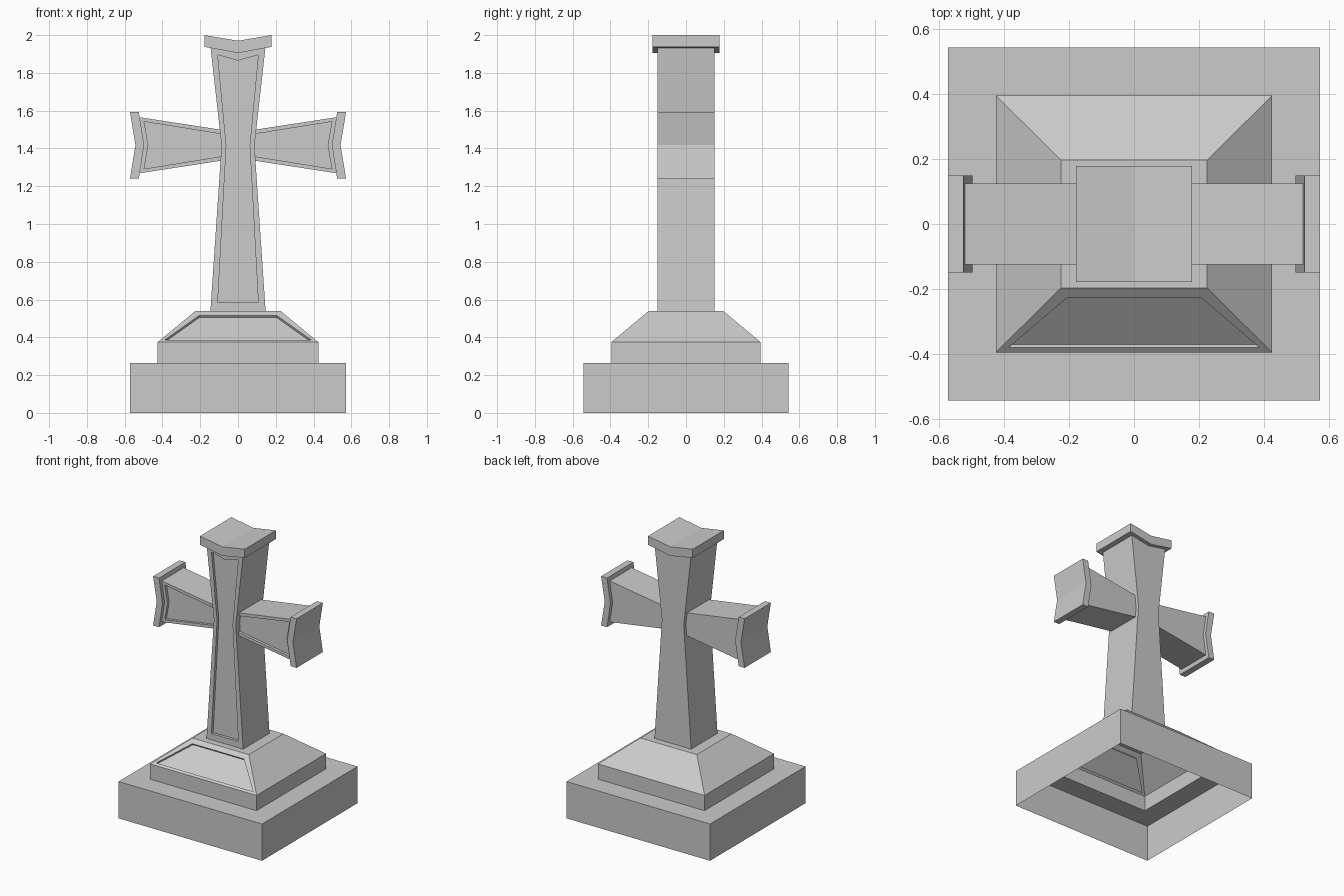
import bpy
import bmesh

cube = bpy.data.objects.get("Cube")
if cube:
    bpy.data.objects.remove(cube, do_unlink=True)

# One plain stone colour
stone = bpy.data.materials.new("grey_stone")
stone.use_nodes = True
grey = (0.6, 0.6, 0.6, 1)
stone.diffuse_color = grey
stone.node_tree.nodes["Principled BSDF"].inputs["Base Color"].default_value = grey


def finish(name, bm):
    mesh = bpy.data.meshes.new(name)
    bm.to_mesh(mesh)
    bm.free()
    mesh.materials.append(stone)
    obj = bpy.data.objects.new(name, mesh)
    bpy.context.collection.objects.link(obj)
    return obj


def bridge(bm, a, b):
    """Join two matching loops with quads."""
    n = len(a)
    for i in range(n):
        j = (i + 1) % n
        bm.faces.new((a[i], a[j], b[j], b[i]))


def slab(name, outline, half_depth, panel=None, sink=0.02):
    """Extrude a front (x, z) outline; an optional panel is sunk into the front."""
    bm = bmesh.new()

    def loop(points, y):
        return [bm.verts.new((x, y, z)) for x, z in points]

    back = loop(outline, half_depth)
    front = loop(outline, -half_depth)
    bm.faces.new(back)
    bridge(bm, back, front)
    if panel:
        rim = loop(panel, -half_depth)
        floor = loop(panel, -half_depth + sink)
        bridge(bm, front, rim)
        bridge(bm, rim, floor)
        front = floor
    bm.faces.new(front)
    bmesh.ops.recalc_face_normals(bm, faces=bm.faces[:])
    return finish(name, bm)


# Stepped base: a shell open underneath, with a sunken panel on the front slope
bm = bmesh.new()
previous = None
for x, y, z in ((0.572, 0.543, 0), (0.572, 0.543, 0.265), (0.425, 0.395, 0.265),
                (0.425, 0.395, 0.375), (0.225, 0.197, 0.54)):
    ring = [bm.verts.new((sx * x, sy * y, z))
            for sx, sy in ((-1, -1), (1, -1), (1, 1), (-1, 1))]
    if previous:
        bridge(bm, previous, ring)
    previous = ring
bm.faces.new(previous)
bm.normal_update()
slope = [f for f in bm.faces if f.normal.y < -0.3 and f.normal.z > 0.3]
bmesh.ops.inset_individual(bm, faces=slope, thickness=0.043)
bmesh.ops.inset_individual(bm, faces=slope, thickness=0, depth=-0.015)
finish("stepped_base", bm)

# Upright shaft with its narrow waist and sunken front panel
slab("shaft",
     [(-0.146, 0.54), (0.146, 0.54), (0.087, 1.415), (0.147, 1.95),
      (0, 1.92), (-0.147, 1.95), (-0.087, 1.415)],
     0.15,
     [(-0.107, 0.585), (0.107, 0.585), (0.062, 1.415), (0.107, 1.895),
      (0, 1.865), (-0.107, 1.895), (-0.062, 1.415)])

# Notched cap on the shaft
slab("shaft_cap",
     [(-0.178, 1.938), (0, 1.905), (0.178, 1.938),
      (0.178, 2.0), (0, 1.97), (-0.178, 2.0)],
     0.178)

# Flared arms with sunken panels and notched end caps
arm = [(0.05, -0.076), (0.54, -0.151), (0.515, 0), (0.54, 0.151), (0.05, 0.076)]
arm_panel = [(0.05, -0.053), (0.497, -0.125), (0.475, 0), (0.497, 0.125), (0.05, 0.053)]
arm_cap = [(0.525, -0.177), (0.572, -0.177), (0.543, 0),
           (0.572, 0.177), (0.525, 0.177), (0.497, 0)]
for side, sign in (("left", 1), ("right", -1)):
    def place(points):
        return [(sign * x, z + 1.417) for x, z in points]
    slab(side + "_arm", place(arm), 0.125, place(arm_panel))
    slab(side + "_arm_cap", place(arm_cap), 0.15)
